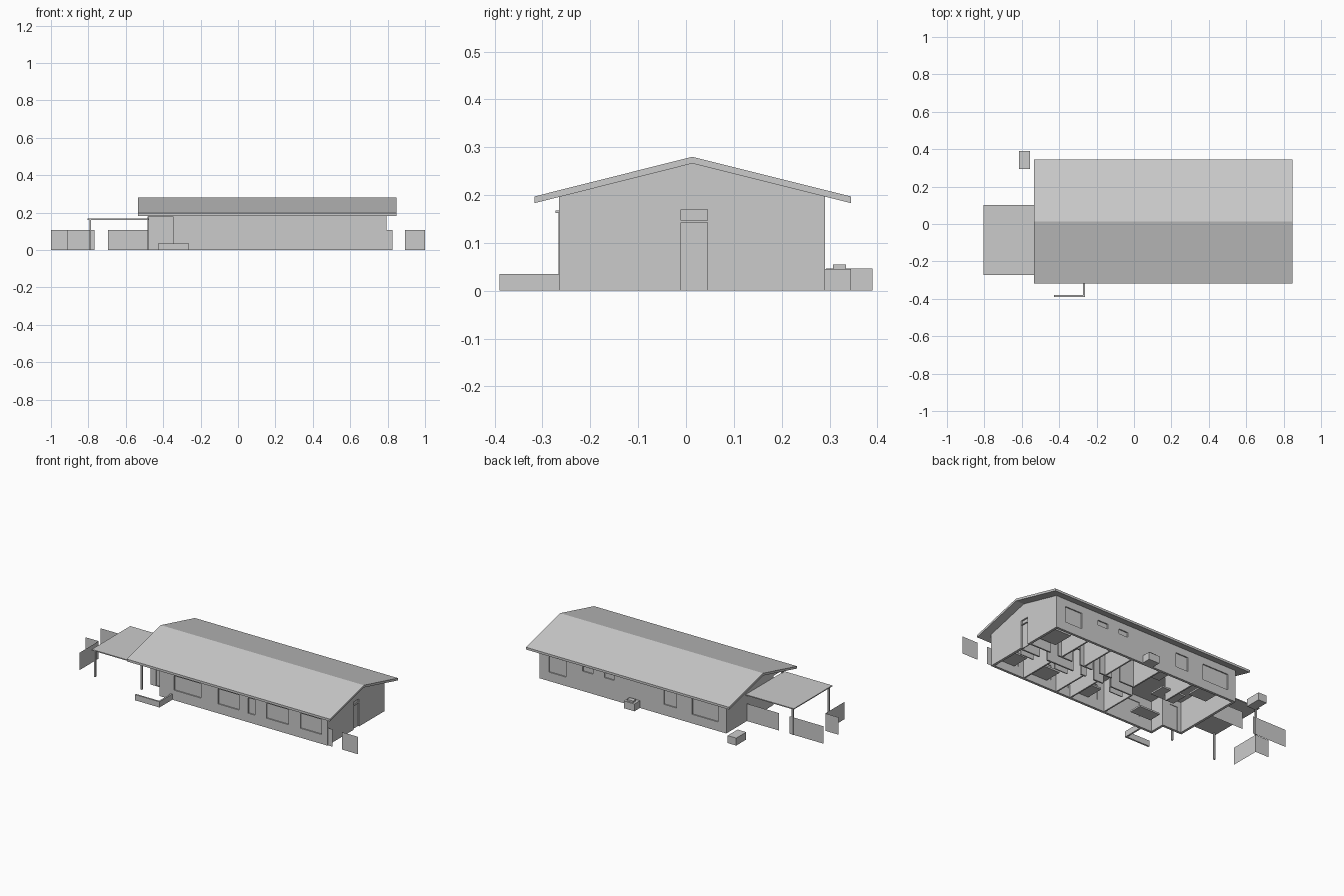
import bpy
from math import radians

T = 0.015                      # wall thickness
EAVE, RIDGE_Y = 0.196, 0.013
X0, X1, Y0, Y1 = -0.478, 0.794, -0.265, 0.291


def mesh(name, v, f):
    me = bpy.data.meshes.new(name)
    me.from_pydata(v, [], f)
    ob = bpy.data.objects.new(name, me)
    bpy.context.collection.objects.link(ob)
    return ob


def box(name, x0, x1, y0, y1, z0, z1):
    v = [(x, y, z) for x in (x0, x1) for y in (y0, y1) for z in (z0, z1)]
    f = [(0, 1, 3, 2), (4, 6, 7, 5), (0, 4, 5, 1), (2, 3, 7, 6), (0, 2, 6, 4), (1, 5, 7, 3)]
    return mesh(name, v, f)


def panel(name, outline, holes, axis, pos, thick):
    """Flat slab with holes, centred on pos along axis ('x' or 'y')."""
    cu = bpy.data.curves.new(name, 'CURVE')
    cu.dimensions = '2D'
    cu.fill_mode = 'BOTH'
    cu.extrude = thick / 2
    for pts in [outline] + [rect(*h) for h in holes]:
        sp = cu.splines.new('POLY')
        sp.points.add(len(pts) - 1)
        for p, (u, w) in zip(sp.points, pts):
            p.co = (u, w, 0, 1)
        sp.use_cyclic_u = True
    tmp = bpy.data.objects.new(name + "_tmp", cu)
    bpy.context.collection.objects.link(tmp)
    bpy.context.view_layer.update()
    dg = bpy.context.evaluated_depsgraph_get()
    me = bpy.data.meshes.new_from_object(tmp.evaluated_get(dg))
    bpy.data.objects.remove(tmp)
    me.shade_flat()
    ob = bpy.data.objects.new(name, me)
    bpy.context.collection.objects.link(ob)
    if axis == 'y':
        ob.rotation_euler = (radians(90), 0, 0)
        ob.location = (0, pos, 0)
    else:
        ob.rotation_euler = (radians(90), 0, radians(90))
        ob.location = (pos, 0, 0)
    return ob


def rect(a, b, c, d):
    return [(a, c), (b, c), (b, d), (a, d)]


# long outer walls with window openings: (x0, x1, z0, z1)
front_windows = [(-0.25, -0.066, 0.062, 0.15), (0.05, 0.193, 0.058, 0.15),
                 (0.255, 0.30, 0.055, 0.15), (0.378, 0.528, 0.058, 0.15),
                 (0.61, 0.753, 0.058, 0.15)]
back_windows = [(0.615, 0.73, 0.055, 0.152), (0.43, 0.50, 0.122, 0.152),
                (0.288, 0.352, 0.122, 0.152), (-0.139, -0.053, 0.066, 0.153),
                (-0.423, -0.245, 0.056, 0.153)]
panel("front_wall", rect(-0.348, X1 - T, 0, EAVE), front_windows, 'y', Y0 + T / 2, T)
panel("back_wall", rect(X0 + T, X1 - T, 0, EAVE), back_windows, 'y', Y1 - T / 2, T)
for wins, y in ((front_windows, Y0 + 0.009), (back_windows, Y1 - 0.009)):
    for a, b, c, d in wins:
        box("window_pane", a, b, y - 0.002, y + 0.002, c, d)

# gable end walls
panel("right_gable_wall",
      [(Y0, 0), (-0.01, 0), (-0.01, 0.17), (0.045, 0.17), (0.045, 0),
       (Y1, 0), (Y1, 0.197), (RIDGE_Y, 0.266), (Y0, 0.197)], [], 'x', X1 - T / 2, T)
panel("left_gable_wall",
      [(Y0, 0.18), (-0.17, 0.18), (-0.17, 0), (Y1, 0), (Y1, 0.197),
       (RIDGE_Y, 0.266), (Y0, 0.197)], [], 'x', X0 + T / 2, T)
box("side_door", X1 - 0.014, X1 - 0.009, -0.01, 0.045, 0, 0.143)
box("side_door_transom", X1 - 0.014, X1 - 0.009, -0.01, 0.045, 0.147, 0.17)
box("side_door_rail", X1 - 0.014, X1 - 0.002, -0.01, 0.045, 0.143, 0.147)

# recessed entry porch
panel("porch_wall", rect(X0 + T, -0.348, 0, 0.18), [(-0.44, -0.385, 0.002, 0.15)],
      'y', -0.17 + T / 2, T)
box("entry_door", -0.44, -0.385, -0.163, -0.159, 0.002, 0.15)
box("porch_side_wall", -0.348, -0.333, Y0 + T, -0.155, 0, 0.187)
box("porch_soffit", X0 + T, -0.348, Y0, -0.155, 0.18, 0.187)
box("porch_post", -0.485, -0.475, -0.255, -0.245, 0, 0.18)

# roof and ceiling
panel("roof", [(-0.317, 0.183), (RIDGE_Y, 0.266), (0.345, 0.183), (0.345, 0.197),
               (RIDGE_Y, 0.28), (-0.317, 0.197)], [], 'x', 0.1565, 1.383)
box("ceiling", X0 + T, X1 - T, -0.155, Y1 - T, 0.187, 0.19)
box("front_ceiling", -0.333, X1 - T, Y0 + T, -0.155, 0.187, 0.19)

# hallway partitions with door openings
H = 0.187


def hall(name, x0, x1, y, doors):
    pts = [(x0, 0)]
    for a in doors:
        pts += [(a, 0), (a, 0.15), (a + 0.055, 0.15), (a + 0.055, 0)]
    panel(name, pts + [(x1, 0), (x1, H), (x0, H)], [], 'y', y, 0.009)


hall("hall_front_wall", 0.0, X1 - T, -0.02, (0.15, 0.27, 0.36, 0.60))
hall("hall_back_wall", 0.05, X1 - T, 0.055, (0.15, 0.29, 0.43, 0.585))
for x in (0.0, 0.24, 0.34, 0.57):
    box("front_partition", x - 0.0045, x + 0.0045, Y0 + T, -0.02, 0, H)
for x in (-0.18, 0.05, 0.25, 0.40, 0.56):
    box("back_partition", x - 0.0045, x + 0.0045, 0.055, Y1 - T, 0, H)
# built-in wardrobe fronts
for x in (0.03, 0.42, 0.66):
    box("wardrobe_front", x, x + 0.09, -0.068, -0.062, 0, H)

# beds, tables and seating inside the rooms
for name, x, y, w, d in (("bed", 0.68, 0.14, 0.12, 0.13), ("bed", 0.70, -0.19, 0.11, 0.11),
                         ("bed", 0.47, -0.195, 0.12, 0.11), ("bed", 0.175, -0.19, 0.11, 0.11),
                         ("sofa", -0.23, -0.18, 0.14, 0.08), ("table", -0.20, 0.05, 0.16, 0.10),
                         ("bench", -0.02, 0.20, 0.08, 0.12), ("table", -0.34, 0.18, 0.12, 0.10)):
    box(name, x - w / 2, x + w / 2, y - d / 2, y + d / 2, 0.045, 0.055)

# carport
box("carport_roof", -0.805, X0, -0.273, 0.102, 0.162, 0.168)
for x, y in ((-0.79, -0.262), (-0.79, 0.088)):
    box("carport_post", x - 0.005, x + 0.005, y - 0.005, y + 0.005, 0, 0.162)

# low planter wall
box("planter_front", -0.428, -0.262, -0.39, -0.38, 0, 0.035)
box("planter_side", -0.272, -0.262, -0.38, Y0, 0, 0.035)

# outdoor units behind the house
box("heater_unit", 0.11, 0.182, Y1, 0.345, 0, 0.045)
box("heater_cap", 0.125, 0.167, 0.307, 0.335, 0.045, 0.055)
box("storage_box", -0.615, -0.557, 0.293, 0.39, 0, 0.046)

# fence panels: single thin sheets
for x0, y0, x1, y1 in ((X1, -0.26, 0.826, -0.26), (0.892, -0.26, 1.0, -0.26),
                       (-0.695, 0.09, X0, 0.09), (-1.0, 0.09, -0.768, 0.09),
                       (-1.0, -0.055, -0.91, -0.055), (-0.91, -0.24, -0.91, -0.055)):
    mesh("fence_panel", [(x0, y0, 0), (x1, y1, 0), (x1, y1, 0.107), (x0, y0, 0.107)], [(0, 1, 2, 3)])
